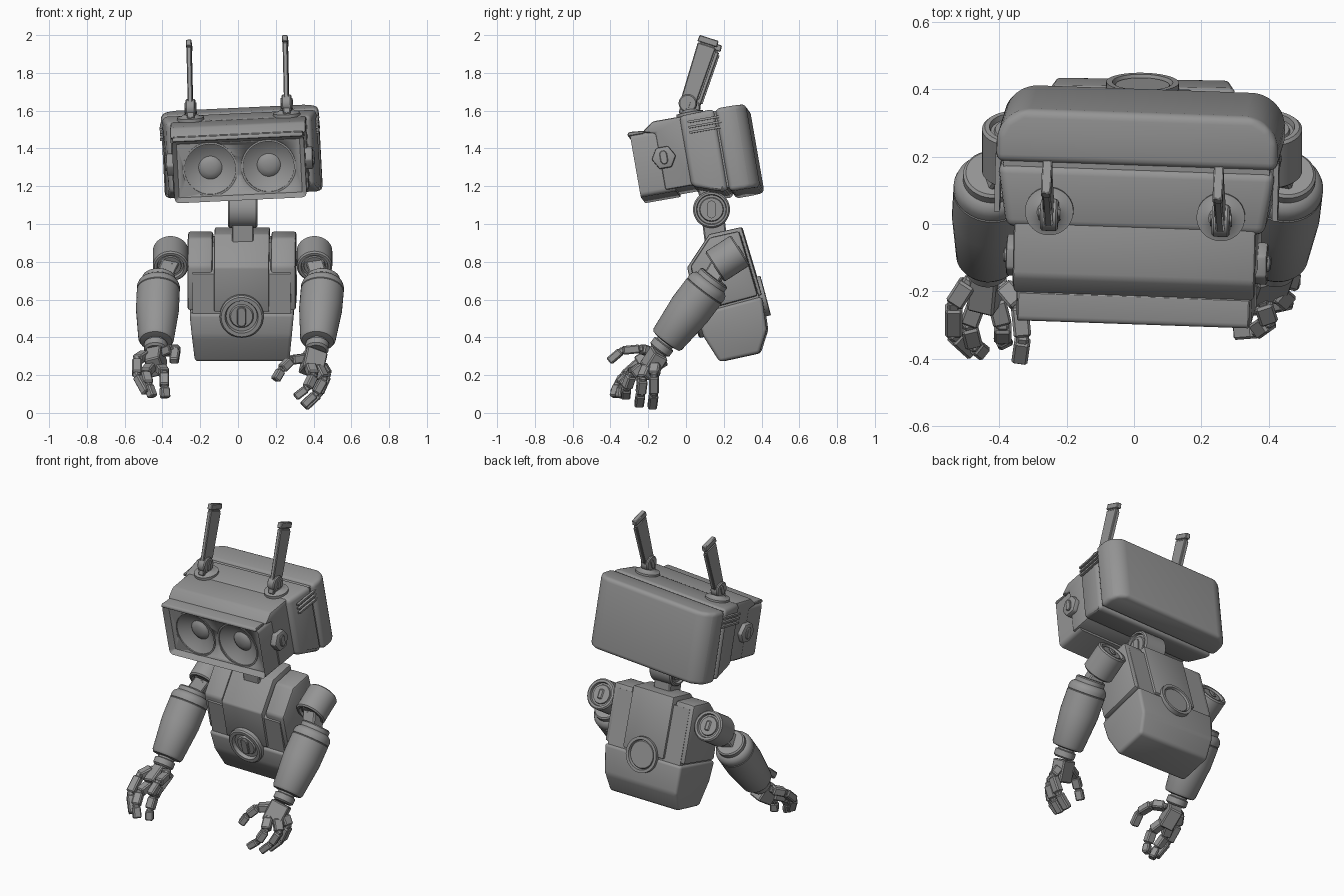
import bpy, bmesh, math
from mathutils import Matrix, Vector

if "Cube" in bpy.data.objects:
    bpy.data.objects.remove(bpy.data.objects["Cube"])

grey = bpy.data.materials.new("matte_grey")
grey.diffuse_color = (0.3, 0.3, 0.3, 1)
grey.use_nodes = True
grey.node_tree.nodes["Principled BSDF"].inputs["Base Color"].default_value = grey.diffuse_color


def finish(name, bm, frame=Matrix(), bevel=0.0, seg=2):
    bmesh.ops.remove_doubles(bm, verts=bm.verts, dist=1e-5)
    bmesh.ops.recalc_face_normals(bm, faces=bm.faces)
    if bevel:
        hard = [e for e in bm.edges if e.calc_face_angle(0) > 0.3]
        bmesh.ops.bevel(bm, geom=hard, offset=bevel, segments=seg, profile=0.5,
                        affect='EDGES', clamp_overlap=True)
    for f in bm.faces:
        f.smooth = True
    for e in bm.edges:
        e.smooth = e.calc_face_angle(0) < math.radians(35)
    me = bpy.data.meshes.new(name)
    bm.to_mesh(me)
    bm.free()
    me.materials.append(grey)
    ob = bpy.data.objects.new(name, me)
    ob.matrix_world = frame
    bpy.context.collection.objects.link(ob)
    return ob


def prism(name, pts, axis, a, b, frame=Matrix(), bevel=0.0, seg=2, warp=None):
    """Extrude a 2D outline from a to b along the axis."""
    put = {'x': lambda p, h: (h, p[0], p[1]), 'y': lambda p, h: (p[0], h, p[1]),
           'z': lambda p, h: (p[0], p[1], h)}[axis]
    bm = bmesh.new()
    lo, hi = ([bm.verts.new(put(p, h)) for p in pts] for h in (a, b))
    bm.faces.new(lo)
    bm.faces.new(hi)
    for i in range(len(pts)):
        j = (i + 1) % len(pts)
        bm.faces.new((lo[i], lo[j], hi[j], hi[i]))
    if warp:
        for v in bm.verts:
            v.co = warp(v.co)
    return finish(name, bm, frame, bevel, seg)


def lathe(name, prof, pos, axis, frame=Matrix(), n=36):
    """Revolve (radius, height) points around an axis."""
    bm = bmesh.new()
    rings = [[bm.verts.new((r * math.cos(t), r * math.sin(t), h)) for t in
              (2 * math.pi * i / n for i in range(n))] for r, h in prof]
    for p, q in zip(rings, rings[1:]):
        for i in range(n):
            j = (i + 1) % n
            bm.faces.new((p[i], p[j], q[j], q[i]))
    bmesh.ops.dissolve_degenerate(bm, dist=1e-6, edges=bm.edges)
    rot = Vector(axis).to_track_quat('Z', 'Y').to_matrix().to_4x4()
    return finish(name, bm, frame @ Matrix.Translation(pos) @ rot)


def stadium(r, half, n=8):
    arc = [math.pi * i / n for i in range(n + 1)]
    return ([(r * math.cos(t), half + r * math.sin(t)) for t in arc] +
            [(-r * math.cos(t), -half - r * math.sin(t)) for t in arc])


def rect(x, z0, z1):
    return [(-x, z0), (x, z0), (x, z1), (-x, z1)]


def link(name, a, b, w, h, side=(0, 0, 1)):
    """Bevelled block running from a to b."""
    a, b = Vector(a), Vector(b)
    z = (b - a).normalized()
    x = Vector(side).cross(z).normalized()
    m = Matrix((x, z.cross(x), z)).transposed().to_4x4()
    m.translation = a
    return prism(name, [(-w, -h), (w, -h), (w, h), (-w, h)], 'z', 0, (b - a).length, m, 0.007, 1)


R = lambda d, ax: Matrix.Rotation(math.radians(d), 4, ax)
head = Matrix.Translation((0.014, 0.07, 1.37)) @ R(-2, 'Z') @ R(-2.7, 'Y') @ R(10, 'X')
torso = Matrix.Translation((0.022, 0.22, 0.63)) @ R(-1, 'Z') @ R(15, 'X')

# Head shell: rear cap, middle band, narrower front
prism("head_rear_cap", [(-.418, .135), (.418, .135), (.418, .22), (.395, .265), (.345, .297),
      (-.345, .297), (-.395, .265), (-.418, .22)], 'z', -.245, .202, head, .035, 4)
prism("head_seam", rect(.395, -.22, .19), 'y', .08, .16, head)
prism("head_middle", [(-.06, .198), (.128, .202), (.128, -.24), (.09, -.235), (-.06, -.18)],
      'x', -.412, .412, head, .025, 3,
      warp=lambda c: Vector((c.x * (.93 if c.y < -.05 else 1), c.y, c.z)))
prism("head_front", [(-.205, .195), (-.268, .148), (-.2, .13), (-.2, -.175), (-.03, -.175),
      (-.03, .195)], 'x', -.36, .36, head, .012)

# Face frame with sunken panel and dished eyes
bm = bmesh.new()
bmesh.ops.create_cube(bm, size=1, matrix=Matrix.Translation((0, -.24, -.022)) @
                      Matrix.Diagonal((.70, .19, .335, 1)))
bmesh.ops.bevel(bm, geom=[e for e in bm.edges if abs(e.verts[0].co.y - e.verts[1].co.y) > .1],
                offset=.025, segments=3, profile=.5, affect='EDGES')
front = [min(bm.faces, key=lambda f: f.calc_center_median().y)]
bmesh.ops.inset_region(bm, faces=front, thickness=.024)
bmesh.ops.translate(bm, verts=front[0].verts, vec=(0, .03, 0))
face = finish("face_frame", bm, head)
for s in (-1, 1):
    cut = lathe("eye_cutter", [(0, .1), (.137, .1), (.137, 0), (.066, -.045), (0, -.045)],
                (s * .155, -.303, -.02), (0, -1, 0), head, 48)
    cut.hide_render = True
    cut.hide_viewport = True
    mod = face.modifiers.new("eye_cut", 'BOOLEAN')
    mod.object, mod.operation, mod.solver = cut, 'DIFFERENCE', 'EXACT'
    lathe("eye_rim", [(.135, -.01), (.135, .006), (.145, .006), (.145, -.01), (.135, -.01)],
          (s * .155, -.303, -.02), (0, -1, 0), head, 48)
    lathe("eye_lens", [(0, .016), (.03, .013), (.05, .006), (.062, -.004), (0, -.004)],
          (s * .155, -.262, -.02), (0, -1, 0), head)
prism("face_visor", [(-.347, .155), (-.335, .162), (-.26, .155), (-.26, .14), (-.347, .14)],
      'x', -.345, .345, head, .004, 1)

# Hexagonal ear plates and side vents
for s in (-1, 1):
    hexa = [(-.178 + .065 * math.cos(k * math.pi / 3), -.005 + .065 * math.sin(k * math.pi / 3))
            for k in range(6)]
    prism("ear_plate", hexa, 'x', s * .34, s * .388, head, .008)
    prism("ear_slot", [(y - .178, z - .005) for y, z in stadium(.02, .017)], 'x',
          s * .38, s * .397, head, .004, 1)
    for k in range(3):
        z = .15 - .028 * k
        prism("side_vent", [(-.02, z), (.155, z), (.155, z + .012), (-.02, z + .012)], 'x',
              s * .405, s * .421, head)

# Antennae
for s in (-1, 1):
    base = head @ Vector((s * .255, -.005, .2))
    lathe("antenna_base", [(0, .028), (.035, .028), (.05, .016), (.072, .012), (.072, -.01), (0, -.01)],
          (s * .255, -.005, .2), (0, 0, 1), head)
    m = Matrix.Translation(base + Vector((0, -.012, .06))) @ R(-2, 'Z') @ R(-2, 'Y') @ R(-18, 'X')
    lathe("antenna_joint", [(0, -.026), (.042, -.026), (.048, -.02), (.048, .02), (.042, .026),
          (0, .026)], (0, 0, 0), (1, 0, 0), m)
    prism("antenna_slot", stadium(.012, .018), 'x', -.032, .032, m)
    prism("antenna_foot", [(-.035, 0), (.035, 0), (.05, -.065), (-.03, -.065)], 'x', -.02, .02, m, .005, 1)
    prism("antenna_blade", [(-.042, .0), (.042, .0), (.05, .325), (-.05, .325)], 'x', -.013, .013,
          m, .005, 1)
    prism("antenna_spine", [(.02, .03), (.05, .04), (.056, .31), (.02, .31)], 'x', -.009, .009, m)
    prism("antenna_tip", [(-.055, .33), (.055, .33), (.052, .365), (-.052, .365)], 'x', -.015, .015,
          m, .004, 1)
    prism("antenna_core", rect(.04, .3, .34), 'x', -.009, .009, m)

# Neck
lathe("neck_roller", [(0, -.07), (.06, -.07), (.064, -.062), (.076, -.062), (.08, -.078), (.09, -.078),
      (.098, -.07), (.098, .07), (.09, .078), (.08, .078), (.076, .062), (.064, .062), (.06, .07),
      (0, .07)], (.025, .135, 1.077), (1, 0, 0))
prism("neck_slot", [(y + .135, z + 1.077) for y, z in stadium(.022, .025)], 'x', -.053, .103)
link("neck_post", (.025, .16, .9), (.025, .14, 1.06), .058, .06, (0, 1, 0))
link("neck_mount", (.02, .14, 1.06), (.02, .12, 1.22), .06, .06, (0, 1, 0))

# Torso: core, chest panel, side pods, belly
chest = [(-.178, -.052), (-.168, .19), (-.01, .33), (.165, .322), (.176, -.052)]
prism("torso_core", [(y * .92, z * .95 - .03) for y, z in chest], 'x', -.26, .26, torso)
prism("chest_panel", chest, 'x', -.146, .146, torso, .008)
for s in (-1, 1):
    prism("side_pod", [(-.15, -.052), (-.148, .19), (-.01, .312), (.15, .305), (.158, -.052)],
          'x', s * .154, s * .287, torso, .014)
prism("belly", [(-.178, -.062), (-.178, -.185), (-.13, -.338), (.085, -.348), (.155, -.24),
      (.176, -.062)], 'x', -.277, .277, torso, .018, 3,
      warp=lambda c: Vector((c.x * (1 + .35 * min(0, c.z + .06)), c.y, c.z)))
button = [(0, .014), (.058, .014), (.064, .004), (.082, .004), (.088, .026), (.108, .026),
          (.116, .018), (.116, -.06), (0, -.06)]
lathe("front_button", button, (0, -.18, -.072), (0, -1, 0), torso)
prism("front_button_slot", [(x, z - .072) for x, z in stadium(.024, .03)], 'y', -.208, -.17, torso, .004, 1)
lathe("back_button", [(0, .008), (.08, .008), (.085, .0), (.09, .016), (.108, .016), (.108, -.06),
      (0, -.06)], (0, .176, -.06), (0, 1, 0), torso)

# Arms
cap = [(0, .074), (.055, .074), (.058, .066), (.068, .066), (.072, .082), (.086, .082), (.094, .074)]
barrel = [(0, -.035), (.08, -.035), (.088, -.028), (.088, -.004), (.095, 0), (.108, .012), (.114, .03),
          (.114, .05), (.111, .053), (.114, .057), (.114, .18), (.094, .375), (.085, .39), (.06, .395),
          (0, .395)]
for side, sx, ax, bx in (("left", -.357, -.42, -.435), ("right", .405, .45, .42)):
    lathe(side + "_shoulder", cap + [(r, -h) for r, h in reversed(cap)], (sx, .22, .817), (0, -.84, -.54))
    for t in (-.08, .08):
        p = Vector((sx, .22, .817)) + t * Vector((0, .84, .54))
        link(side + "_shoulder_slot", p - Vector((0, -.016, .025)), p + Vector((0, -.016, .025)),
             .016, .006, (0, .84, .54))
    top, end = Vector((ax, .13, .69)), Vector((bx, -.12, .36))
    d = (end - top).normalized()
    link(side + "_elbow", (sx, .19, .8), top + d * .03, .045, .045, (0, 1, 0))
    lathe(side + "_forearm", barrel, top, d)
    lathe(side + "_wrist", [(0, 0), (.05, 0), (.05, .02), (.062, .025), (.062, .06), (.05, .07), (0, .07)],
          top + d * .385, d)

# Hands: palm blocks and jointed digits
hands = {
    "left": (((-.43, -.13, .31), (-.44, -.24, .24)), [
        [(-.49, -.17, .31), (-.535, -.24, .28), (-.535, -.33, .2), (-.48, -.38, .1)],
        [(-.46, -.22, .25), (-.49, -.30, .21), (-.475, -.36, .15), (-.45, -.38, .08)],
        [(-.41, -.22, .24), (-.39, -.30, .21), (-.39, -.34, .14), (-.385, -.35, .075)],
        [(-.39, -.18, .32), (-.34, -.24, .34), (-.33, -.34, .33), (-.34, -.41, .27)]]),
    "right": (((.41, -.14, .32), (.385, -.21, .21)), [
        [(.44, -.16, .26), (.475, -.17, .2), (.43, -.17, .1), (.35, -.18, .025)],
        [(.42, -.20, .25), (.455, -.23, .18), (.41, -.24, .10), (.34, -.25, .035)],
        [(.38, -.23, .25), (.40, -.29, .2), (.365, -.315, .13), (.30, -.32, .08)],
        [(.36, -.16, .29), (.28, -.2, .28), (.23, -.23, .23), (.195, -.25, .17)]])}
for side, (palm, digits) in hands.items():
    link(side + "_palm", palm[0], palm[1], .058, .042, (0, 1, .6))
    for pts in digits:
        pts = [Vector(p) for p in pts]
        for k, (a, b) in enumerate(zip(pts, pts[1:])):
            link(side + "_finger_link", a.lerp(b, .06), a.lerp(b, .95), .028 - .002 * k, .025 - .002 * k)
            link(side + "_finger_joint", a.lerp(b, -.15), a.lerp(b, .2), .018, .016)
